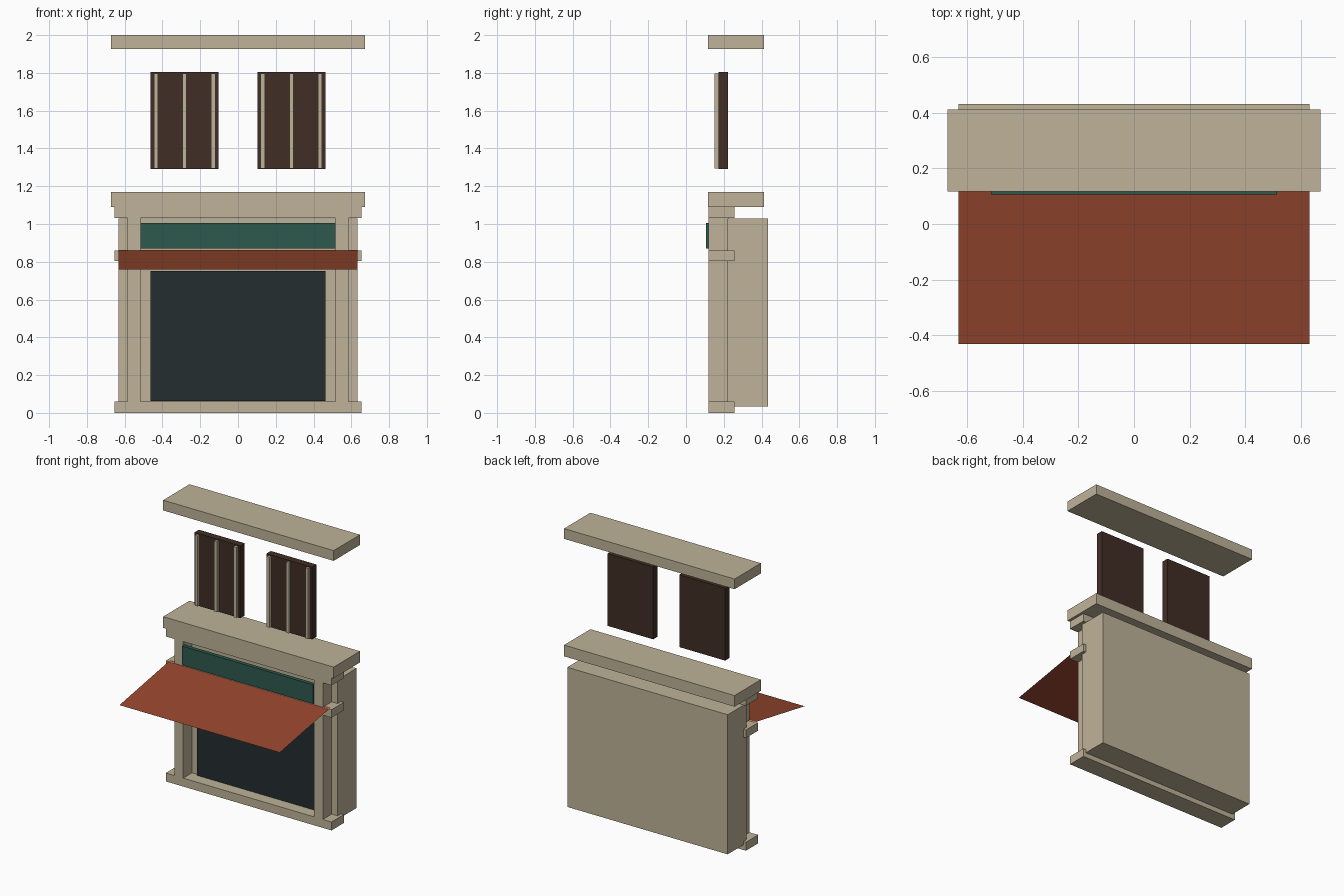
import bpy
import bmesh

cube = bpy.data.objects.get("Cube")
if cube:
    bpy.data.objects.remove(cube, do_unlink=True)


def material(name, rgb):
    mat = bpy.data.materials.new(name)
    mat.use_nodes = True
    mat.diffuse_color = (*rgb, 1)
    mat.node_tree.nodes["Principled BSDF"].inputs["Base Color"].default_value = (*rgb, 1)
    return mat


stone = material("beige stone", (0.52, 0.45, 0.32))
red = material("brick red cloth", (0.30, 0.061, 0.027))
brown = material("dark brown wood", (0.053, 0.027, 0.019))
teal = material("deep teal", (0.026, 0.10, 0.076))
glass = material("dark glass", (0.017, 0.027, 0.029))


def finish(name, bm, mat):
    mesh = bpy.data.meshes.new(name)
    bm.to_mesh(mesh)
    bm.free()
    mesh.materials.append(mat)
    bpy.context.collection.objects.link(bpy.data.objects.new(name, mesh))


def box(name, x, y, z, mat):
    """Box from (low, high) ranges on each axis."""
    bm = bmesh.new()
    bmesh.ops.create_cube(bm, size=1)
    for v in bm.verts:
        v.co = [sum(r) / 2 + c * (r[1] - r[0]) for r, c in zip((x, y, z), v.co)]
    finish(name, bm, mat)


def wide(name, half, y, z, mat):
    """Box centred on x."""
    box(name, (-half, half), y, z, mat)


# Building body and front panels
wide("body", 0.632, (0.22, 0.433), (0.035, 1.03), stone)
wide("shop_window", 0.464, (0.20, 0.225), (0.063, 0.75), glass)
wide("sign_board", 0.516, (0.107, 0.135), (0.87, 1.006), teal)

# Horizontal trim bars
for name, low, high in (("base_trim", 0, 0.06),
                        ("middle_trim", 0.803, 0.86),
                        ("upper_trim", 1.033, 1.09)):
    wide(name, 0.653, (0.12, 0.258), (low, high), stone)

# Cornice and the separate roof slab above
wide("cornice", 0.672, (0.117, 0.413), (1.09, 1.17), stone)
wide("roof_slab", 0.672, (0.117, 0.413), (1.927, 2.0), stone)

# Pilasters and shutters with their slats, on both sides
for side, s in (("left", 1), ("right", -1)):
    def span(a, b):
        return tuple(sorted((s * a, s * b)))

    box(side + "_pilaster", span(0.516, 0.585), (0.12, 0.225), (0.05, 1.04), stone)
    box(side + "_shutter", span(0.103, 0.464), (0.172, 0.222), (1.29, 1.805), brown)
    for i in range(3):
        mid = 0.283 + (i - 1) * 0.152
        box(f"{side}_shutter_slat_{i + 1}", span(mid - 0.011, mid + 0.011),
            (0.152, 0.174), (1.295, 1.798), stone)

# Sloping awning sheet
bm = bmesh.new()
corners = [(-0.632, -0.432, 0.76), (0.632, -0.432, 0.76),
           (0.632, 0.14, 0.862), (-0.632, 0.14, 0.862)]
bm.faces.new([bm.verts.new(c) for c in corners])
finish("awning", bm, red)
